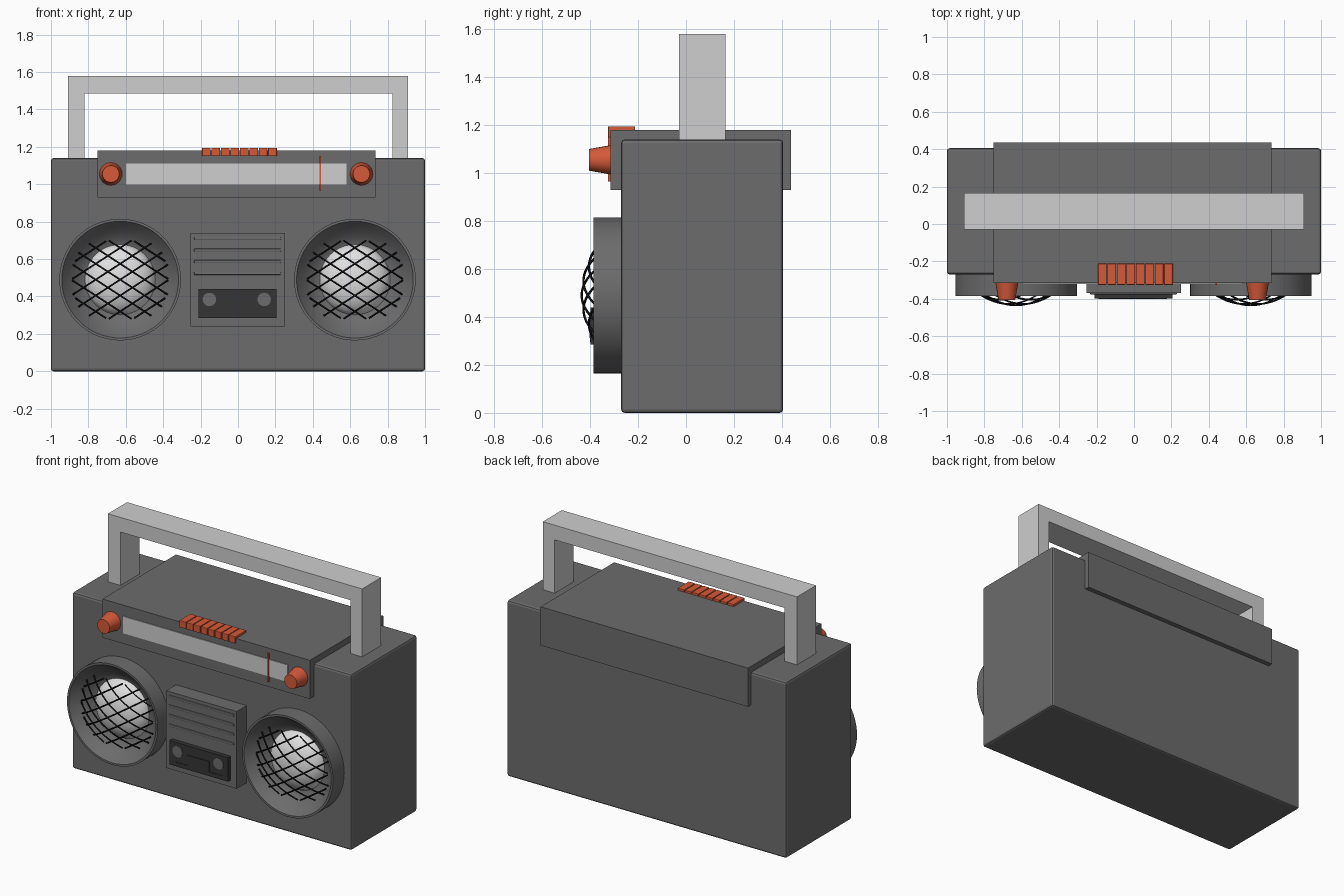
import bpy, bmesh, math
from mathutils import Matrix

cube = bpy.data.objects.get("Cube")
if cube:
    bpy.data.objects.remove(cube, do_unlink=True)


def material(name, rgb):
    m = bpy.data.materials.new(name)
    m.use_nodes = True
    m.diffuse_color = (*rgb, 1)
    m.node_tree.nodes["Principled BSDF"].inputs["Base Color"].default_value = (*rgb, 1)
    return m


GREY = material("case grey", (0.15, 0.15, 0.15))
LIGHT = material("light grey", (0.62, 0.62, 0.62))
WHITE = material("speaker white", (0.75, 0.75, 0.75))
ORANGE = material("orange red", (0.66, 0.1, 0.04))
DARK = material("deck charcoal", (0.035, 0.035, 0.035))
BLACK = material("grille black", (0.008, 0.008, 0.008))


def add_object(name, bm, mat, smooth=False):
    bmesh.ops.recalc_face_normals(bm, faces=bm.faces)
    me = bpy.data.meshes.new(name)
    bm.to_mesh(me)
    bm.free()
    me.materials.append(mat)
    ob = bpy.data.objects.new(name, me)
    bpy.context.collection.objects.link(ob)
    if smooth:
        bpy.ops.object.select_all(action='DESELECT')
        ob.select_set(True)
        bpy.context.view_layer.objects.active = ob
        bpy.ops.object.shade_smooth_by_angle(angle=math.radians(40))
    return ob


def box(name, x, y, z, mat, bevel=0):
    """Box from (low, high) ranges on each axis."""
    bm = bmesh.new()
    bmesh.ops.create_cube(bm, size=1)
    for v in bm.verts:
        v.co = [(r[0] + r[1]) / 2 + c * (r[1] - r[0]) for r, c in zip((x, y, z), v.co)]
    ob = add_object(name, bm, mat)
    if bevel:
        mod = ob.modifiers.new("soft edges", 'BEVEL')
        mod.width = bevel
        mod.segments = 2
    return ob


def lathe(name, profile, x, z, mat, steps=48):
    """Turn a (radius, y) profile around an axis running front to back."""
    bm = bmesh.new()
    verts = [bm.verts.new((r, y, 0)) for r, y in profile]
    edges = [bm.edges.new(pair) for pair in zip(verts, verts[1:])]
    bmesh.ops.spin(bm, geom=verts + edges, cent=(0, 0, 0), axis=(0, 1, 0),
                   angle=math.tau, steps=steps, use_duplicate=False)
    bmesh.ops.remove_doubles(bm, verts=bm.verts, dist=0.0005)
    bmesh.ops.transform(bm, matrix=Matrix.Translation((x, 0, z)), verts=bm.verts)
    return add_object(name, bm, mat, smooth=True)


# Case and the wider tuner block that wraps over its top
box("case", (-1, 1), (-0.27, 0.405), (0, 1.14), GREY, bevel=0.014)
box("tuner_block", (-0.75, 0.735), (-0.315, 0.437), (0.93, 1.18), GREY)

# Carrying handle
for side, x in (("right", (-0.91, -0.82)), ("left", (0.825, 0.91))):
    box(side + "_handle_post", x, (-0.03, 0.165), (1.13, 1.58), LIGHT)
box("handle_bar", (-0.82, 0.825), (-0.03, 0.165), (1.485, 1.58), LIGHT)

# Tuning dial with its needle
box("dial_plate", (-0.6, 0.58), (-0.32, -0.314), (1.0, 1.11), LIGHT)
box("dial_needle", (0.436, 0.445), (-0.325, -0.314), (0.965, 1.15), ORANGE)

# Tapered knobs
for side, x in (("right", -0.68), ("left", 0.66)):
    lathe(side + "_knob", [(0, -0.405), (0.045, -0.405), (0.061, -0.314), (0, -0.314)],
          x, 1.055, ORANGE, steps=24)

# Row of push buttons on the front top edge
for i in range(8):
    x = -0.192 + i * 0.0505
    box(f"push_button_{i + 1}", (x, x + 0.046), (-0.325, -0.212), (1.15, 1.195), ORANGE, bevel=0.003)


def grille(name, cx, cz):
    """Bulging lattice of two crossing wire families."""
    cu = bpy.data.curves.new(name, 'CURVE')
    cu.dimensions = '3D'
    cu.bevel_depth = 0.005
    cu.bevel_resolution = 0
    cu.use_fill_caps = True
    for slope in (-0.65, 0.65):
        for k in range(-4, 5):
            points = []
            for s in range(-54, 55, 3):
                x = s / 200
                z = slope * x + k * 0.085
                r2 = x * x + z * z
                if r2 < 0.27 ** 2 and abs(z) < 0.215:
                    points.append((cx + x, -0.435 + 1.5 * r2, cz + z, 1))
            if len(points) > 1:
                sp = cu.splines.new('POLY')
                sp.points.add(len(points) - 1)
                for p, co in zip(sp.points, points):
                    p.co = co
    cu.materials.append(BLACK)
    bpy.context.collection.objects.link(bpy.data.objects.new(name, cu))


# Speakers: flared horn, domed centre and wire grille
horn = [(0.325, -0.265), (0.325, -0.385), (0.312, -0.385), (0.285, -0.35),
        (0.25, -0.315), (0.215, -0.288), (0.18, -0.274), (0, -0.274)]
dome = [(0.19 * math.sin(a), -0.265 - 0.11 * math.cos(a))
        for a in (i * math.pi / 16 for i in range(9))]
for side, x in (("right", -0.63), ("left", 0.625)):
    lathe(side + "_speaker_horn", horn, x, 0.49, GREY, steps=64)
    lathe(side + "_speaker_dome", dome, x, 0.49, WHITE)
    grille(side + "_speaker_grille", x, 0.49)

# Cassette panel with four raised ribs
box("cassette_panel", (-0.255, 0.25), (-0.37, -0.26), (0.24, 0.74), GREY)
for i in range(4):
    z = 0.71 - i * 0.062
    box(f"panel_rib_{i + 1}", (-0.235, 0.23), (-0.376, -0.365), (z - 0.008, z + 0.008), GREY, bevel=0.004)

# Cassette door with reels and a window
box("cassette_door", (-0.212, 0.207), (-0.398, -0.365), (0.285, 0.44), DARK)
for side, x in (("right", -0.153), ("left", 0.14)):
    lathe(side + "_reel", [(0, -0.402), (0.036, -0.402), (0.036, -0.396)], x, 0.384, GREY, steps=24)
box("door_window", (-0.083, 0.073), (-0.402, -0.396), (0.312, 0.38), DARK)
box("door_ledge", (-0.17, 0.165), (-0.401, -0.396), (0.296, 0.313), DARK)
